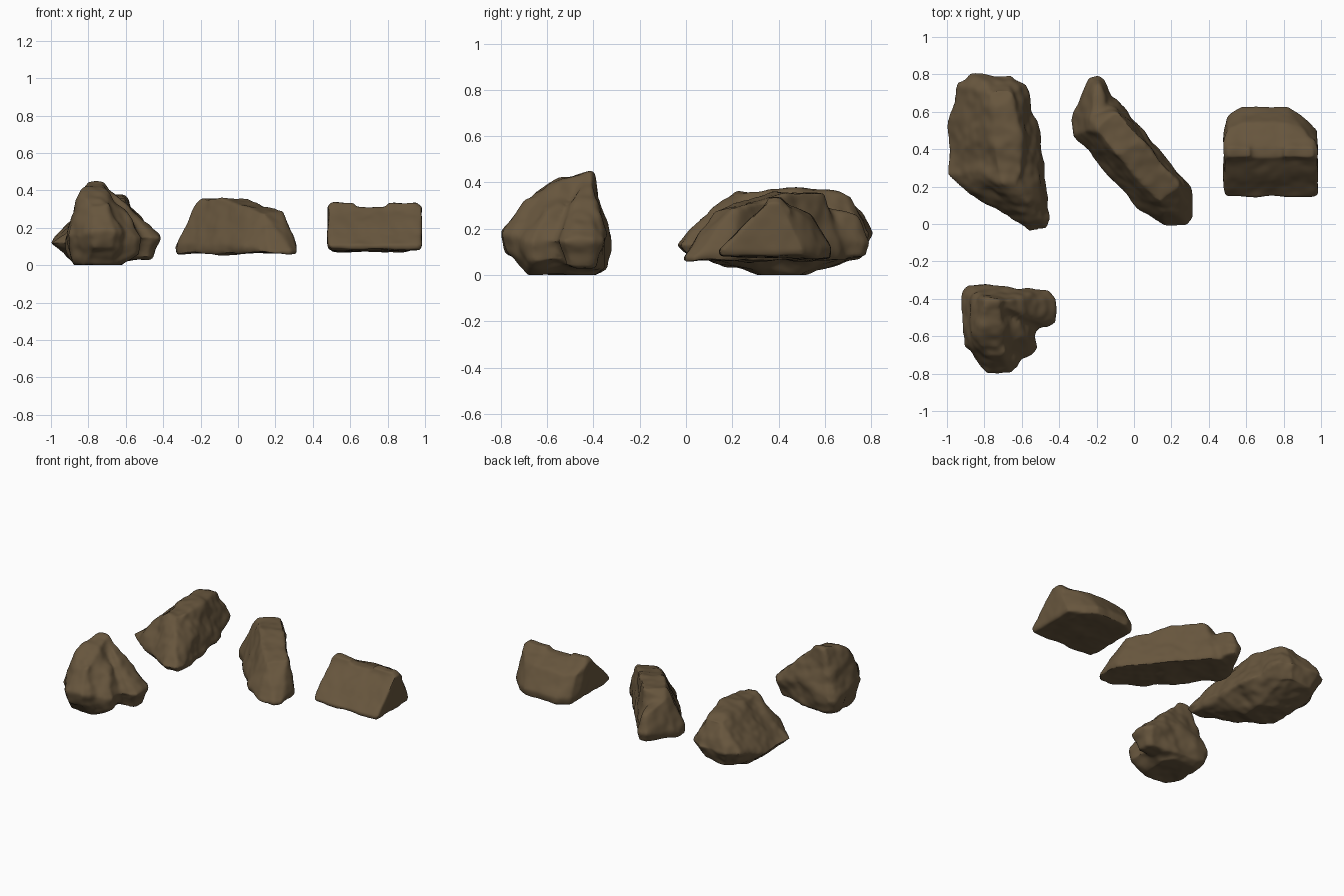
import bpy, bmesh
from math import radians
from mathutils import Matrix, Vector, noise

if "Cube" in bpy.data.objects:
    bpy.data.objects.remove(bpy.data.objects["Cube"])

brown = bpy.data.materials.new("earth_brown")
brown.use_nodes = True
brown.diffuse_color = (0.135, 0.092, 0.047, 1)
shader = brown.node_tree.nodes["Principled BSDF"]
shader.inputs["Base Color"].default_value = brown.diffuse_color
shader.inputs["Roughness"].default_value = 0.9


def lump(centre, size, heights, top, lean=(0, 0), turn=0, base=0.8, cut=0.4):
    """Points of a lump: a base, a full-width waist and a leaning top,
    each a rectangle with its corners cut off."""
    half_x, half_y = size
    low, waist, high = heights
    spin = Matrix.Rotation(radians(turn), 3, "Z")
    origin = Vector((*centre, 0))
    rings = [
        (low, (base, base), (0, 0)),
        (waist, (1, 1), (0, 0)),
        (high, top, lean),
    ]
    points = []
    for z, scale, shift in rings:
        for side_x in (-1, 1):
            for side_y in (-1, 1):
                for trim_x, trim_y in ((1, 1 - cut), (1 - cut, 1)):
                    local = Vector((
                        side_x * trim_x * half_x * scale[0] + shift[0],
                        side_y * trim_y * half_y * scale[1] + shift[1],
                        z,
                    ))
                    points.append(origin + spin @ local)
    return points


def rock(name, masses, rough, seed):
    """Wrap each mass of lumps in a convex skin, fuse the masses into one
    stone, soften its edges and weather its surface."""
    bm = bmesh.new()
    for mass in masses:
        verts = [bm.verts.new(p) for settings in mass for p in lump(**settings)]
        hull = bmesh.ops.convex_hull(bm, input=verts)
        inside = [v for v in hull["geom_interior"] if isinstance(v, bmesh.types.BMVert)]
        bmesh.ops.delete(bm, geom=inside, context="VERTS")
    bmesh.ops.recalc_face_normals(bm, faces=bm.faces)
    mesh = bpy.data.meshes.new(name)
    bm.to_mesh(mesh)
    bm.free()
    stone = bpy.data.objects.new(name, mesh)
    bpy.context.collection.objects.link(stone)
    bpy.ops.object.select_all(action="DESELECT")
    bpy.context.view_layer.objects.active = stone
    stone.select_set(True)

    fuse = stone.modifiers.new("fuse", "REMESH")
    fuse.mode = "VOXEL"
    fuse.voxel_size = 0.012
    soften = stone.modifiers.new("soften", "SMOOTH")
    soften.iterations = 6
    for modifier in (fuse.name, soften.name):
        bpy.ops.object.modifier_apply(modifier=modifier)

    # broad lumps plus fine chips along the normals
    offset = Vector((seed, seed, seed)) * 1.7
    points = stone.data.vertices
    moves = [
        v.normal * (rough * (
            noise.noise(v.co * 7 + offset) + noise.noise(v.co * 18 + offset) / 3
        ) - 0.005)
        for v in points
    ]
    for v, move in zip(points, moves):
        v.co += move
        v.co.z = max(v.co.z, 0)
    stone.data.materials.append(brown)
    bpy.ops.object.shade_smooth_by_angle(angle=radians(40))


# long ridged stone: broad body, rounded far end, low nose
body = dict(centre=(-.755, .41), size=(.245, .24), heights=(0, .12, .37),
            top=(.25, .7), lean=(.09, -.03), base=.45)
nose = dict(centre=(-.53, .1), size=(.08, .14), heights=(.08, .13, .31),
            top=(.3, .3), lean=(-.06, .08), turn=10)
far_end = dict(centre=(-.76, .66), size=(.185, .15), heights=(.07, .18, .35),
               top=(.35, .4), lean=(.05, 0), base=.7)
rock("ridged_boulder", [[body, nose, far_end]], rough=.022, seed=3)

# slanting stone with a flat base, a low toe and a pointed far tip
core = dict(centre=(-.03, .37), size=(.145, .34), heights=(.06, .1, .36), turn=40,
            top=(.55, .3), lean=(.03, .12), base=.97, cut=.2)
slope = dict(centre=(.08, .26), size=(.135, .25), heights=(.06, .1, .29), turn=40,
             top=(.6, .6), lean=(.02, 0), base=.97, cut=.2)
toe = dict(centre=(.21, .07), size=(.105, .085), heights=(.06, .08, .18),
           top=(.5, .4), lean=(-.04, .06), turn=10, base=.97)
shoulder = dict(centre=(-.24, .53), size=(.09, .1), heights=(.06, .12, .31),
                top=(.5, .5), lean=(.04, 0), base=.97)
tip = dict(centre=(-.18, .7), size=(.05, .1), heights=(.08, .14, .26),
           top=(.5, .5), turn=20)
rock("slanted_boulder", [[core, slope], [slope, toe], [core, shoulder], [shoulder, tip]],
     rough=.014, seed=8)

# squared block: sloping front, ridge across the top, narrower rounded back
front = dict(centre=(.73, .33), size=(.255, .19), heights=(.08, .11, .32),
             top=(1, .15), lean=(0, .05), base=.97, cut=.07)
back = dict(centre=(.7, .5), size=(.205, .13), heights=(.07, .12, .26),
            top=(1, .5), lean=(0, -.02), base=.95)
knobs = [
    dict(centre=(x, .4), size=(half, .07), heights=(.2, .28, .34),
         top=(.8, .4), lean=(0, -.02), cut=.2)
    for x, half in ((.56, .08), (.88, .1))
]
rock("wedge_block", [[front, back]] + [[knob] for knob in knobs], rough=.01, seed=5)

# craggy peaked stone: tall body with a front toe, peak, low side spur
trunk = dict(centre=(-.75, -.54), size=(.17, .2), heights=(0, .16, .36),
             top=(.45, .6), lean=(-.02, 0), base=.7)
front_toe = dict(centre=(-.72, -.71), size=(.1, .09), heights=(.09, .18, .33),
                 top=(.6, .4), lean=(-.02, .04))
corner = dict(centre=(-.84, -.41), size=(.08, .09), heights=(.03, .12, .25),
              top=(.5, .6), lean=(.02, 0))
peak = dict(centre=(-.76, -.43), size=(.13, .1), heights=(.02, .2, .45),
            top=(.35, .2), lean=(0, .01))
spur = dict(centre=(-.52, -.46), size=(.11, .11), heights=(.03, .15, .25),
            top=(.5, .6), lean=(-.04, 0), base=.6)
flank = dict(centre=(-.59, -.61), size=(.08, .09), heights=(.06, .15, .28),
             top=(.5, .5), lean=(-.04, .03))
rock("peaked_boulder", [[trunk, front_toe, corner, peak], [peak, spur], [trunk, flank]],
     rough=.02, seed=12)
